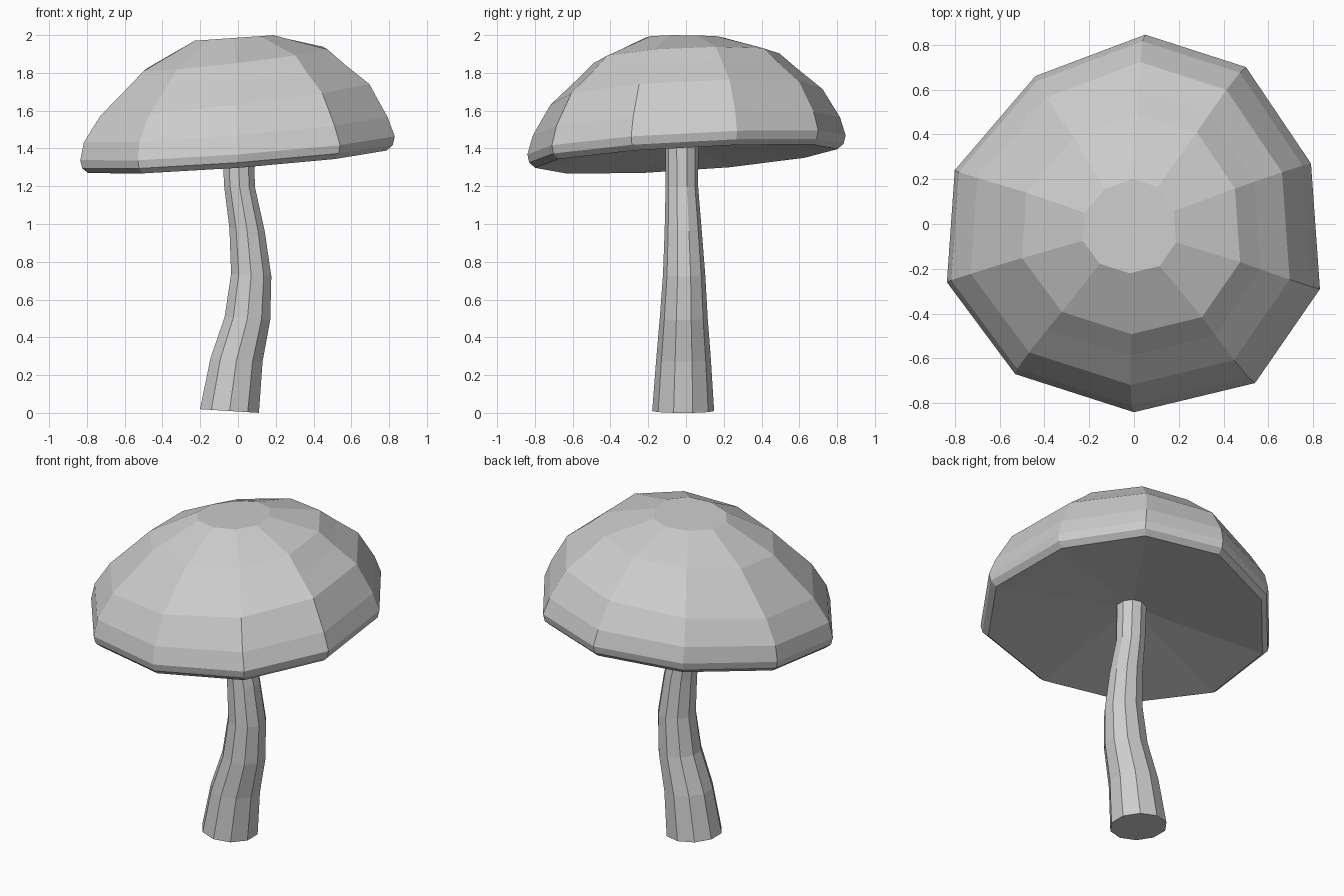
import bpy
import bmesh
from math import cos, sin, radians

cube = bpy.data.objects.get("Cube")
if cube:
    bpy.data.objects.remove(cube, do_unlink=True)

grey = bpy.data.materials.new("light_grey")
grey.use_nodes = True
grey.diffuse_color = (0.61, 0.61, 0.61, 1)
grey.node_tree.nodes["Principled BSDF"].inputs["Base Color"].default_value = (0.61, 0.61, 0.61, 1)


def loft(name, outline, rings, end_point=None):
    """Skin an outline through rings of (centre x, y, z, scale, x tilt, y tilt)."""
    bm = bmesh.new()
    loops = []
    for cx, cy, cz, scale, tilt_x, tilt_y in rings:
        loop = []
        for px, py in outline:
            x, y = px * scale, py * scale
            loop.append(bm.verts.new((cx + x, cy + y, cz + x * tilt_x + y * tilt_y)))
        loops.append(loop)
    count = len(outline)
    for low, high in zip(loops, loops[1:]):
        for i in range(count):
            j = (i + 1) % count
            bm.faces.new((low[i], low[j], high[j], high[i]))
    # Close the ends, the first one as a fan when a hub point is given
    if end_point:
        hub = bm.verts.new(end_point)
        for i in range(count):
            bm.faces.new((hub, loops[0][(i + 1) % count], loops[0][i]))
    else:
        bm.faces.new(loops[0][::-1])
    bm.faces.new(loops[-1])
    bmesh.ops.recalc_face_normals(bm, faces=bm.faces)
    mesh = bpy.data.meshes.new(name)
    bm.to_mesh(mesh)
    bm.free()
    mesh.materials.append(grey)
    obj = bpy.data.objects.new(name, mesh)
    bpy.context.collection.objects.link(obj)
    return obj


# Cap: slightly uneven ten-sided dome, leaning, with a thin rim and a hollowed underside
cap_outline = [(0.79, 0.27), (0.5, 0.7), (0.05, 0.845), (-0.44, 0.66), (-0.8, 0.24),
               (-0.835, -0.26), (-0.53, -0.67), (0, -0.84), (0.54, -0.71), (0.83, -0.29)]
cap_rings = [
    (0, 0, 1.345, 0.95, 0.077, 0.06),
    (0, 0, 1.373, 0.988, 0.077, 0.058),
    (0, 0, 1.417, 1.0, 0.077, 0.058),
    (-0.01, 0, 1.515, 0.965, 0.085, 0.056),
    (-0.015, 0, 1.67, 0.855, 0.12, 0.055),
    (-0.015, 0, 1.785, 0.7, 0.12, 0.053),
    (-0.012, 0, 1.875, 0.585, 0.12, 0.05),
    (-0.02, -0.01, 1.985, 0.25, 0.07, 0.0),
]
loft("mushroom_cap", cap_outline, cap_rings, end_point=(0, -0.02, 1.435))

# Stem: ten-sided tapering tube that bends to one side and back
stem_outline = [(cos(radians(18 + 36 * i)), sin(radians(18 + 36 * i))) for i in range(10)]
stem_path = [
    (-0.045, -0.015, 0.01, 0.164),
    (-0.008, -0.013, 0.28, 0.145),
    (0.05, -0.012, 0.5, 0.127),
    (0.07, -0.01, 0.73, 0.112),
    (0.048, -0.015, 0.97, 0.098),
    (0.008, -0.022, 1.2, 0.086),
    (0, -0.022, 1.44, 0.088),
]
loft("mushroom_stem", stem_outline, [p + (-0.063, 0) for p in stem_path])
